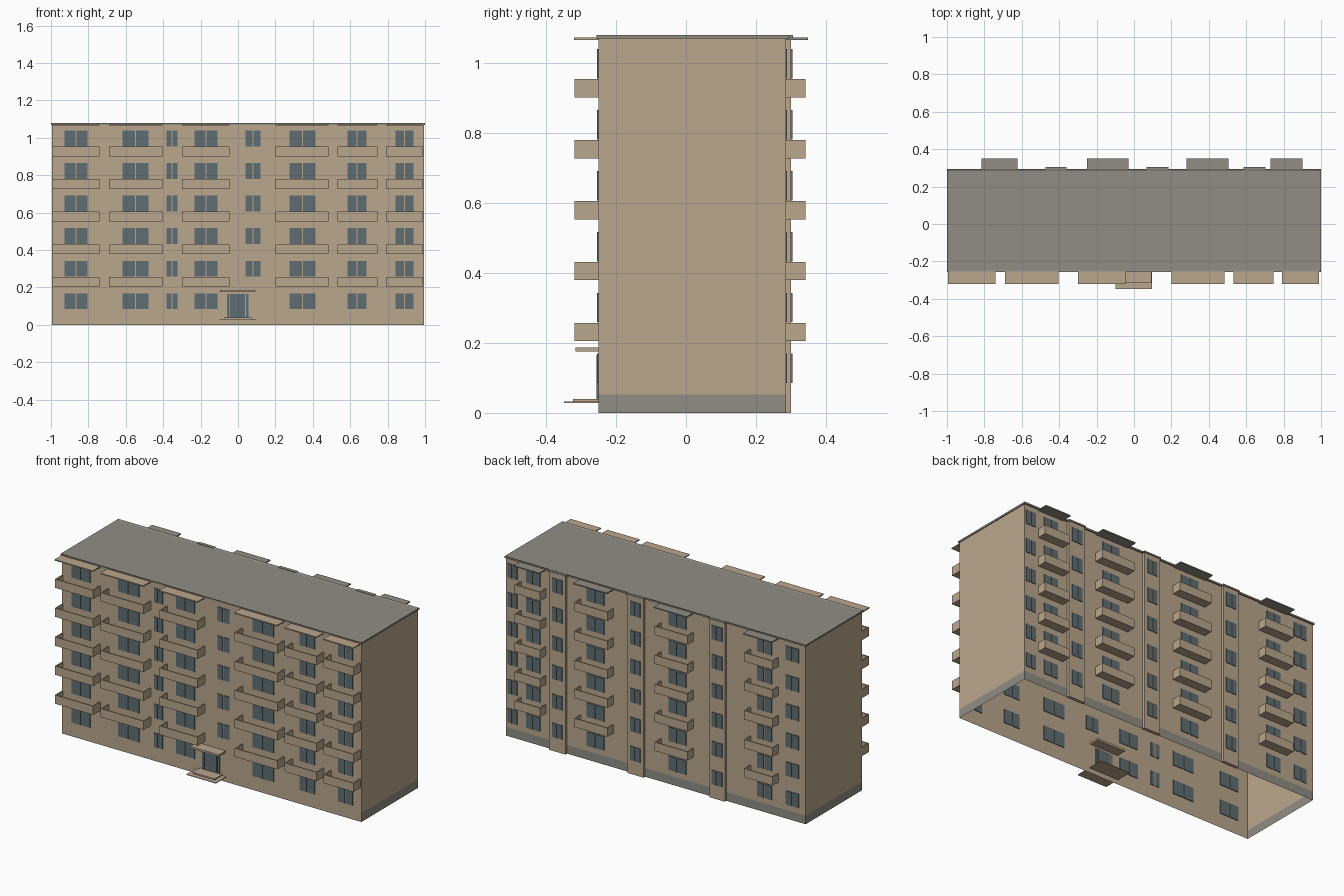
import bpy, bmesh
from mathutils import Vector

if "Cube" in bpy.data.objects:
    bpy.data.objects.remove(bpy.data.objects["Cube"], do_unlink=True)


def material(name, rgb):
    m = bpy.data.materials.new(name)
    m.use_nodes = True
    m.diffuse_color = (*rgb, 1)
    node = next(n for n in m.node_tree.nodes if n.type == 'BSDF_PRINCIPLED')
    node.inputs["Base Color"].default_value = (*rgb, 1)
    return m


tan = material("tan_wall", (0.49, 0.385, 0.27))
grey = material("warm_grey", (0.285, 0.268, 0.232))
glass = material("blue_grey_glass", (0.115, 0.155, 0.17))


def box(bm, x0, x1, y0, y1, z0, z1):
    geo = bmesh.ops.create_cube(bm, size=1)
    for v in geo["verts"]:
        v.co = Vector((x0 if v.co.x < 0 else x1,
                       y0 if v.co.y < 0 else y1,
                       z0 if v.co.z < 0 else z1))


def finish(name, bm, *mats):
    me = bpy.data.meshes.new(name)
    bm.to_mesh(me)
    bm.free()
    for m in mats:
        me.materials.append(m)
    ob = bpy.data.objects.new(name, me)
    bpy.context.collection.objects.link(ob)
    return ob


FRONT, BACK, TOP = -0.25, 0.285, 1.07
FLOORS = 6
STOREY = 0.174
PLINTH = 0.052

# Wall shell, open underneath, grey plinth on all sides but the front
bm = bmesh.new()
box(bm, -0.995, 0.995, FRONT, BACK, 0, TOP)
bmesh.ops.delete(bm, geom=[f for f in bm.faces if f.normal.z < -0.5], context='FACES')
bmesh.ops.bisect_plane(bm, geom=bm.verts[:] + bm.edges[:] + bm.faces[:],
                       plane_co=(0, 0, PLINTH), plane_no=(0, 0, 1))
bm.normal_update()
for f in bm.faces:
    if f.calc_center_median().z < PLINTH and f.normal.y > -0.5:
        f.material_index = 1
finish("wall_shell", bm, tan, grey)

# Projecting stair bays on the back
bays = [(-0.468, -0.366), (0.072, 0.18), (0.59, 0.70)]
BAY = 0.3
bm = bmesh.new()
for a, b in bays:
    box(bm, a, b, BACK - 0.005, BAY, 0, TOP)
finish("stair_bays", bm, tan)

# Roof slab with a low rim, and its extensions over the bays
bm = bmesh.new()
box(bm, -1, 1, FRONT - 0.006, BACK + 0.008, TOP, TOP + 0.01)
top = [f for f in bm.faces if f.normal.z > 0.5]
bmesh.ops.inset_region(bm, faces=top, thickness=0.012)
for v in top[0].verts:
    v.co.z -= 0.004
for a, b in bays:
    box(bm, a - 0.004, b + 0.004, BACK, BAY + 0.005, TOP, TOP + 0.009)
finish("roof", bm, grey)


# Balconies: floor slab with three thin parapets, one stack per span
def balconies(name, spans, wall, out):
    bm = bmesh.new()
    t = 0.007
    s = 1 if out > wall else -1
    for a, b in spans:
        for i in range(1, FLOORS):
            z = 0.205 + (i - 1) * STOREY
            h = z + 0.052
            box(bm, a, b, *sorted((wall, out)), z, z + t)
            box(bm, a, b, *sorted((out - s * t, out)), z + t, h)
            for x in (a, b - t):
                box(bm, x, x + t, *sorted((wall, out - s * t)), z + t, h)
    finish(name, bm, tan)


def canopies(name, spans, y0, y1, mat):
    bm = bmesh.new()
    for a, b in spans:
        box(bm, a, b, y0, y1, TOP - 0.005, TOP + 0.002)
    finish(name, bm, mat)


front_spans = [(-0.995, -0.74), (-0.69, -0.404), (-0.30, -0.045),
               (0.20, 0.484), (0.532, 0.746), (0.79, 0.99)]
back_spans = [(-0.815, -0.623), (-0.25, -0.03), (0.282, 0.505), (0.73, 0.90)]
balconies("front_balconies", front_spans, FRONT, -0.318)
balconies("back_balconies", back_spans, BACK, 0.341)
canopies("front_top_canopies", front_spans, -0.32, FRONT, tan)
canopies("back_top_canopies", back_spans, BACK, 0.349, grey)


# Windows: thin panes separated by narrow mullion gaps
def windows(name, spans, y, floors_for):
    bm = bmesh.new()
    gap = 0.007
    for a, b, panes in spans:
        w = (b - a + gap) / panes
        for i in floors_for(a):
            z = 0.085 + i * STOREY
            for p in range(panes):
                x = a + p * w
                box(bm, x, x + w - gap, y - 0.004, y + 0.004, z, z + 0.084)
    finish(name, bm, glass)


def every_floor(a):
    return range(FLOORS)


def skip_entrance(a):
    return range(1 if 0 < a < 0.1 else 0, FLOORS)


windows("front_windows",
        [(-0.927, -0.805, 2), (-0.618, -0.479, 2), (-0.382, -0.324, 2), (-0.233, -0.11, 2),
         (0.04, 0.12, 2), (0.275, 0.414, 2), (0.585, 0.687, 2), (0.842, 0.939, 2)],
        FRONT, skip_entrance)
windows("back_windows",
        [(-0.95, -0.865, 2), (-0.77, -0.675, 2), (-0.203, -0.085, 2),
         (0.342, 0.458, 2), (0.768, 0.862, 2), (0.92, 0.985, 2)],
        BACK, every_floor)
windows("bay_windows", [((a + b) / 2 - 0.034, (a + b) / 2 + 0.034, 2) for a, b in bays],
        BAY, every_floor)

# Entrance: glazed door, canopy and two steps
bm = bmesh.new()
for a, b in ((-0.06, -0.046), (-0.042, 0.038), (0.042, 0.056)):
    box(bm, a, b, FRONT - 0.006, FRONT + 0.003, 0.04, 0.165)
finish("entrance_door", bm, glass)

bm = bmesh.new()
box(bm, -0.097, 0.093, -0.315, -0.19, 0.175, 0.187)
finish("entrance_canopy", bm, tan)

bm = bmesh.new()
box(bm, -0.1, 0.096, -0.348, -0.155, 0.028, 0.032)
box(bm, -0.075, 0.071, -0.323, -0.18, 0.032, 0.04)
finish("entrance_steps", bm, tan)
